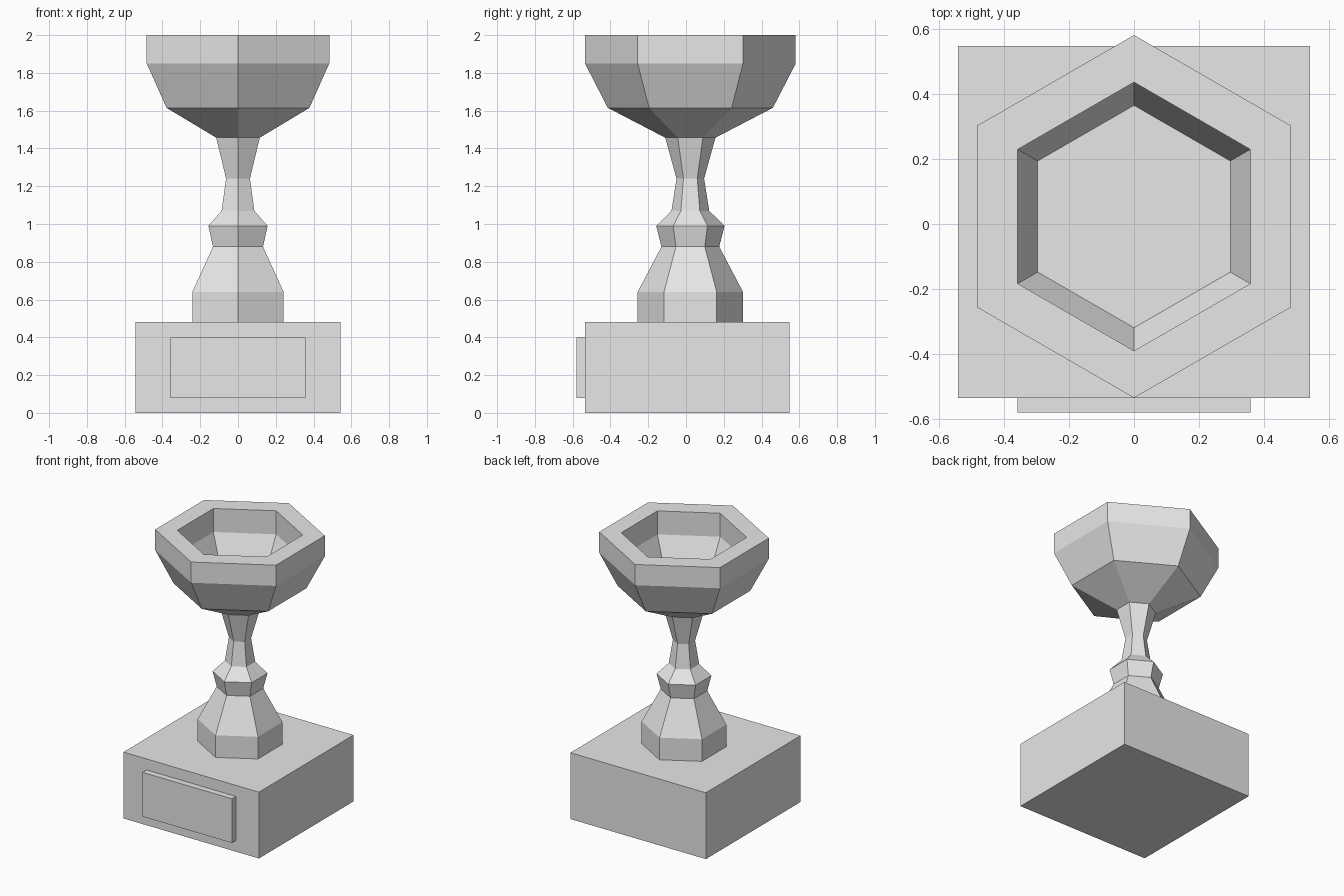
import bpy
import bmesh
from math import sin, cos, tau

cube = bpy.data.objects.get("Cube")
if cube:
    bpy.data.objects.remove(cube, do_unlink=True)

grey = bpy.data.materials.new("plain grey")
grey.use_nodes = True
colour = (0.8, 0.8, 0.8, 1)
grey.diffuse_color = colour
grey.node_tree.nodes["Principled BSDF"].inputs["Base Color"].default_value = colour


def finish(name, bm):
    bmesh.ops.recalc_face_normals(bm, faces=bm.faces)
    mesh = bpy.data.meshes.new(name)
    bm.to_mesh(mesh)
    bm.free()
    mesh.materials.append(grey)
    obj = bpy.data.objects.new(name, mesh)
    bpy.context.collection.objects.link(obj)
    return obj


def box(name, low, high):
    bm = bmesh.new()
    bmesh.ops.create_cube(bm, size=1)
    for v in bm.verts:
        for i in range(3):
            v.co[i] = low[i] if v.co[i] < 0 else high[i]
    return finish(name, bm)


def turned(name, profile, centre_y, sides=6):
    """Stack rings of (radius, height), join them and cap both ends."""
    bm = bmesh.new()
    rings = []
    for r, z in profile:
        angles = [tau * (i / sides + 0.25) for i in range(sides)]
        rings.append([bm.verts.new((r * cos(a), centre_y + r * sin(a), z)) for a in angles])
    for a, b in zip(rings, rings[1:]):
        for i in range(sides):
            j = (i + 1) % sides
            bm.faces.new((a[i], a[j], b[j], b[i]))
    bm.faces.new(rings[0])
    bm.faces.new(rings[-1])
    return finish(name, bm)


# Square plinth with a raised plaque on the front
box("plinth", (-0.542, -0.535, 0), (0.542, 0.547, 0.48))
box("plaque", (-0.358, -0.58, 0.08), (0.358, -0.535, 0.40))

# Six-sided foot, knop, stem and hollow bowl in one profile
foot_and_stem = [(0.279, 0.48), (0.279, 0.64), (0.153, 0.88), (0.181, 0.99),
                 (0.10, 1.07), (0.073, 1.24), (0.133, 1.457)]
bowl_outside = [(0.437, 1.615), (0.558, 1.85), (0.558, 2)]
bowl_inside = [(0.413, 2), (0.413, 1.83), (0.342, 1.69)]
turned("goblet", foot_and_stem + bowl_outside + bowl_inside, 0.023)
